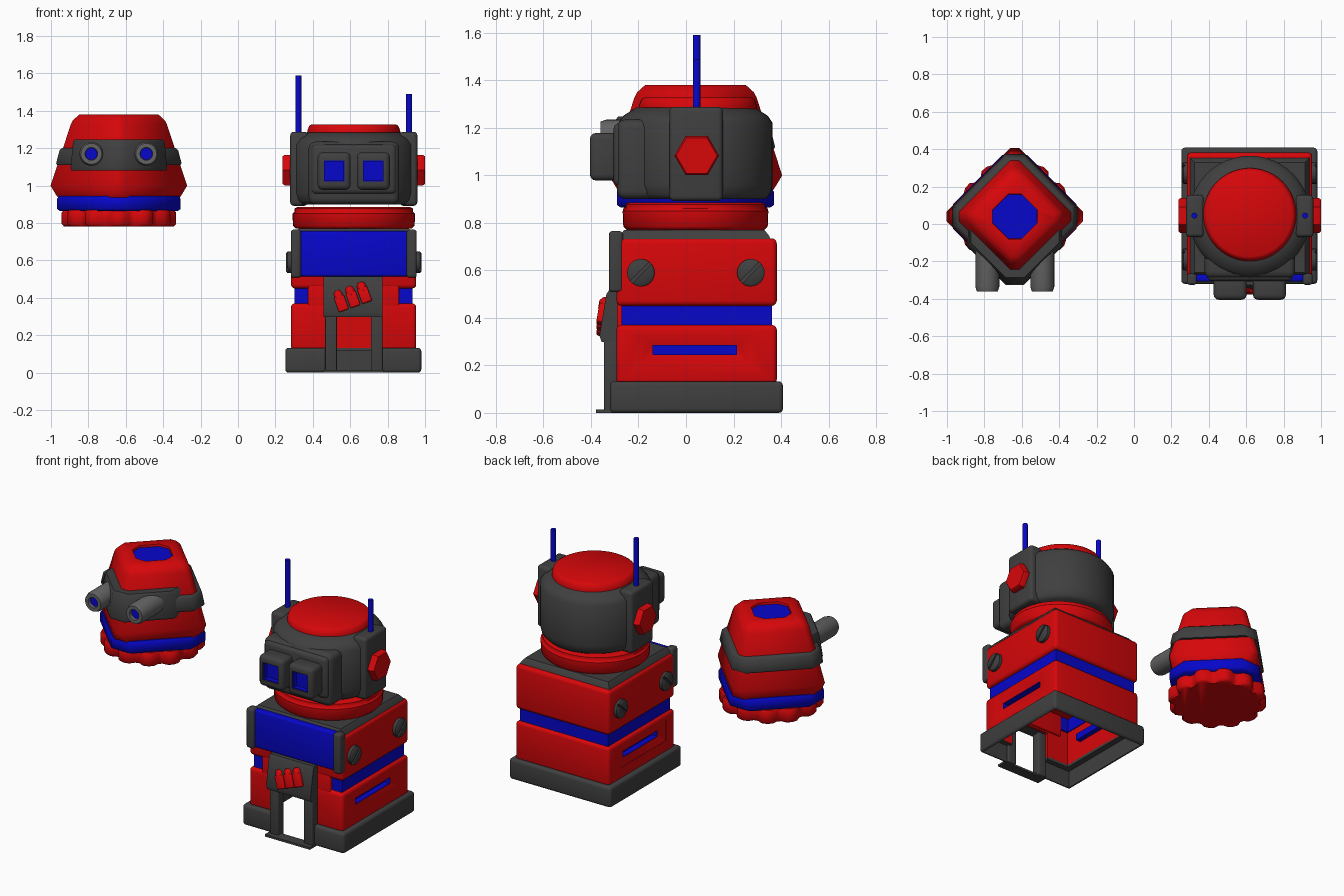
import bpy, bmesh, math
from mathutils import Matrix, Vector

cube = bpy.data.objects.get("Cube")
if cube:
    bpy.data.objects.remove(cube, do_unlink=True)


def material(name, rgb):
    m = bpy.data.materials.new(name)
    m.use_nodes = True
    m.diffuse_color = (*rgb, 1)
    node = next(n for n in m.node_tree.nodes if n.type == 'BSDF_PRINCIPLED')
    node.inputs["Base Color"].default_value = (*rgb, 1)
    return m


RED = material("red", (0.68, 0.002, 0.003))
BLUE = material("blue", (0.002, 0.002, 0.60))
DARK = material("dark grey", (0.05, 0.05, 0.05))
GREY = material("mid grey", (0.125, 0.125, 0.125))
parts = []
TX, TY = 0.619, 0.045      # tower axis
GX, GY = -0.637, 0.04      # turret axis


def finish(name, bm, mat, matrix=None):
    if matrix:
        bm.transform(matrix)
    bmesh.ops.recalc_face_normals(bm, faces=bm.faces)
    me = bpy.data.meshes.new(name)
    bm.to_mesh(me)
    bm.free()
    if mat:
        me.materials.append(mat)
    ob = bpy.data.objects.new(name, me)
    bpy.context.collection.objects.link(ob)
    if mat:
        parts.append(ob)
    return ob


def box(name, xs, ys, zs, mat=None, bevel=0.0, matrix=None):
    bm = bmesh.new()
    bmesh.ops.create_cube(bm, size=1)
    for v in bm.verts:
        v.co = [(a + b) / 2 + (b - a) * c for (a, b), c in zip((xs, ys, zs), v.co)]
    if bevel:
        bmesh.ops.bevel(bm, geom=bm.edges[:], offset=bevel, segments=3, profile=0.5, affect='EDGES')
    return finish(name, bm, mat, matrix)


def loft(name, rings, mat=None, matrix=None):
    """Skin equal-length point rings and cap both ends."""
    bm = bmesh.new()
    rows = [[bm.verts.new(p) for p in ring] for ring in rings]
    n = len(rows[0])
    for a, b in zip(rows, rows[1:]):
        for i in range(n):
            bm.faces.new((a[i], a[(i + 1) % n], b[(i + 1) % n], b[i]))
    bm.faces.new(rows[0])
    bm.faces.new(rows[-1])
    return finish(name, bm, mat, matrix)


def circle(r, z, n):
    return [(r * math.cos(math.tau * i / n), r * math.sin(math.tau * i / n), z) for i in range(n)]


def lathe(name, profile, mat, matrix, n=40):
    return loft(name, [circle(r, z, n) for r, z in profile], mat, matrix)


def diamond(r, z, c):
    return [(r, -c, z), (r, c, z), (c, r, z), (-c, r, z), (-r, c, z), (-r, -c, z), (-c, -r, z), (c, -r, z)]


def cut(ob, *cutters):
    for c in cutters:
        mod = ob.modifiers.new("cut", 'BOOLEAN')
        mod.operation, mod.solver, mod.object = 'DIFFERENCE', 'EXACT', c
    bpy.context.view_layer.update()
    dg = bpy.context.evaluated_depsgraph_get()
    me = bpy.data.meshes.new_from_object(ob.evaluated_get(dg))
    ob.modifiers.clear()
    ob.data = me
    for c in cutters:
        bpy.data.objects.remove(c, do_unlink=True)


def at(x, y, z, axis=None):
    """Place local +z along the given direction."""
    m = Matrix.Translation((x, y, z))
    return m @ Vector(axis).to_track_quat('Z', 'Y').to_matrix().to_4x4() if axis else m


def mirror_x(x0, x1, s):
    return tuple(sorted((TX + s * x0, TX + s * x1)))


def hollow(half_x, half_y, top):
    return box("inner_cutter", (TX - half_x, TX + half_x), (TY - half_y, TY + half_y), (-0.1, top))


def doorway():
    return box("door_cutter", (0.475, 0.758), (-0.5, -0.2), (-0.1, 0.30))


# Tower: thin-walled base, lower wall and band
base = box("base_frame", (0.253, 0.98), (-0.32, 0.408), (0, 0.133), DARK, 0.018)
cut(base, hollow(0.345, 0.345, 0.115), hollow(0.305, 0.31, 0.3), doorway())
lower = box("lower_wall", (0.283, 0.953), (-0.293, 0.382), (0.12, 0.37), RED, 0.02)
slots = []
for s in (1, -1):
    rings = []
    for hy, hz, x in ((0.178, 0.021, 0.29), (0.178, 0.021, 0.318), (0.235, 0.065, 0.334), (0.235, 0.065, 0.36)):
        rings.append([(TX + s * x, 0.037 + a * hy, 0.265 + b * hz)
                      for a, b in ((-1, -1), (1, -1), (1, 1), (-1, 1))])
    slots.append(loft("slot_cutter", rings))
    tray = box("side_slot", mirror_x(0.272, 0.317, s), (-0.142, 0.216), (0.243, 0.287), BLUE)
    cut(tray, box("tray_cutter", mirror_x(0.28, 0.4, s), (-0.138, 0.212), (0.247, 0.283)))
cut(lower, hollow(0.305, 0.31, 0.45), doorway(), *slots)
band = box("waist_band", (0.303, 0.933), (-0.272, 0.362), (0.36, 0.46), BLUE)
cut(band, hollow(0.3, 0.3, 0.455))
box("door_lintel", (0.375, 0.86), (-0.291, -0.25), (0.31, 0.47), RED, 0.008)

# Tower: chest
box("chest", (0.283, 0.953), (-0.293, 0.382), (0.45, 0.735), RED, 0.022)
loft("shoulder_plate", [[(TX + a * h, 0.035 + b * h, z) for a, b in ((-1, -1), (1, -1), (1, 1), (-1, 1))]
                        for h, z in ((0.325, 0.72), (0.315, 0.745), (0.295, 0.77))], DARK)
box("chest_panel", (0.325, 0.911), (-0.308, -0.255), (0.515, 0.757), BLUE, 0.012)
for s in (1, -1):
    box("panel_end_cap", mirror_x(0.283, 0.336, s), (-0.325, -0.265), (0.508, 0.765), DARK, 0.014)
    for y in (-0.19, 0.273):
        bolt = lathe("side_bolt", ((0.058, 0), (0.058, 0.026), (0.048, 0.034)), DARK,
                     at(TX + s * 0.328, y, 0.59, (s, 0, 0)), 24)
        turn = at(TX + s * 0.363, y, 0.59) @ Matrix.Rotation(math.radians(45), 4, 'X')
        cut(bolt, box("groove_cutter", (-0.014, 0.014), (-0.07, 0.07), (-0.007, 0.007), None, 0, turn))

# Tower: door porch
outline = ((-0.28, 0.515), (-0.325, 0.515), (-0.335, 0.50), (-0.364, 0.325), (-0.355, 0.298), (-0.28, 0.298))
loft("porch_hood", [[(x, y, z) for y, z in outline] for x in (0.456, 0.772)], DARK)
for s in (1, -1):
    box("porch_post", mirror_x(0.091, 0.153, s), (-0.345, -0.285), (0, 0.31), DARK, 0.006)
box("door_step", (0.456, 0.778), (-0.378, -0.31), (0, 0.014), DARK)
tilt = at(TX - 0.008, -0.353, 0.403) @ Matrix.Rotation(math.radians(-20), 4, 'Y') @ Matrix.Rotation(math.radians(-9), 4, 'X')
for i in (-1, 0, 1):
    x = i * 0.066
    box("hood_light", (x - 0.028, x + 0.028), (-0.016, 0.02), (-0.053, 0.03), RED, 0.007, tilt)
    lathe("hood_bulb", ((0.025, 0), (0.025, 0.036), (0.014, 0.05)), RED,
          tilt @ Matrix.Translation((x, 0.006, 0.012)), 12)

# Tower: neck and head
lathe("neck_ring", ((0.31, 0.77), (0.325, 0.785), (0.328, 0.85), (0.316, 0.86), (0.316, 0.878), (0.30, 0.886)),
      RED, at(TX, 0.04, 0) @ Matrix.Diagonal((1, 0.935, 1, 1)), 48)
lathe("head_shell", ((0.295, 0.90), (0.315, 0.92), (0.325, 0.96), (0.325, 1.22), (0.305, 1.25), (0.25, 1.285)),
      DARK, at(TX, 0.04, 0), 48)
lathe("head_cap", ((0.25, 1.27), (0.248, 1.295), (0.238, 1.32), (0.225, 1.328)), RED, at(TX, 0.05, 0), 48)
box("face_plate", (0.378, 0.862), (-0.29, -0.12), (0.90, 1.235), DARK, 0.035)
box("goggle_mount", (0.392, 0.847), (-0.305, -0.25), (0.955, 1.22), DARK, 0.025)
for s, top in ((-1, 1.59), (1, 1.49)):
    rim = box("goggle", mirror_x(0.017, 0.193, s), (-0.405, -0.28), (0.978, 1.178), DARK, 0.026)
    cut(rim, box("socket_cutter", mirror_x(0.05, 0.16, s), (-0.5, -0.35), (1.022, 1.135)))
    lens = box("lens", mirror_x(0.049, 0.161, s), (-0.398, -0.345), (1.021, 1.136), BLUE)
    cut(lens, box("lens_cutter", mirror_x(0.055, 0.155, s), (-0.5, -0.365), (1.027, 1.13)))
    box("ear_plate", mirror_x(0.245, 0.34, s), (-0.07, 0.155), (0.892, 1.288), DARK, 0.02)
    lathe("ear_knob", ((0.094, 0), (0.094, 0.034), (0.086, 0.045)), RED, at(TX + s * 0.335, TY, 1.083, (s, 0, 0)), 6)
    lathe("antenna", ((0.016, 1.27), (0.016, top)), BLUE, at(TX + s * 0.296, TY, 0), 12)

# Turret: cogged foot, skirt and body
cog = []
for i in range(12):
    for step, r in ((-0.4, 0.272), (-0.22, 0.3), (0, 0.306), (0.22, 0.3), (0.4, 0.272)):
        a = math.tau * (i + step) / 12
        cog.append((r * math.cos(a), r * math.sin(a)))
loft("cog_foot", [[(x * k, y * k, z) for x, y in cog]
                  for k, z in ((0.96, 0.782), (1, 0.795), (1, 0.855), (0.97, 0.87))], RED, at(GX, GY, 0))
loft("skirt", [diamond(*p) for p in ((0.315, 0.865, 0.065), (0.33, 0.875, 0.065), (0.33, 0.93, 0.065), (0.32, 0.945, 0.065))],
     BLUE, at(GX, GY, 0))
loft("turret_body", [diamond(*p) for p in (
    (0.325, 0.936, 0.05), (0.335, 0.95, 0.04), (0.365, 1.0, 0.025), (0.256, 1.33, 0.025),
    (0.245, 1.35, 0.025), (0.212, 1.38, 0.02), (0.12, 1.38, 0.035), (0.118, 1.362, 0.035))], RED, at(GX, GY, 0))
loft("roof_panel", [diamond(0.119, z, 0.035) for z in (1.36, 1.366)], BLUE, at(GX, GY, 0))
loft("turret_band", [diamond(*p) for p in ((0.33, 1.11, 0.05), (0.335, 1.12, 0.05), (0.317, 1.19, 0.05), (0.305, 1.2, 0.05))],
     DARK, at(GX, GY, 0))


def half_diamond(r, w, z):
    c = 0.05
    return [(-w, 0, z), (-w, -(r + c - w), z), (-c, -r, z), (c, -r, z), (w, -(r + c - w), z), (w, 0, z)]


loft("gun_mount", [half_diamond(*p) for p in (
    (0.36, 0.255, 1.08), (0.365, 0.258, 1.095), (0.335, 0.245, 1.235), (0.325, 0.235, 1.248))], DARK, at(GX, GY, 0))
for s in (1, -1):
    m = at(GX + s * 0.147, -0.05, 1.17, (0, -1, 0))
    lathe("gun_barrel", ((0.064, 0), (0.064, 0.285), (0.056, 0.31), (0.034, 0.31), (0.031, 0.28)), GREY, m, 24)
    lathe("gun_lens", ((0.032, 0.27), (0.032, 0.29)), BLUE, m, 16)

# Soft shading over rounded corners, keep hard edges
bpy.ops.object.select_all(action='DESELECT')
for ob in parts:
    ob.select_set(True)
bpy.context.view_layer.objects.active = parts[0]
bpy.ops.object.shade_smooth_by_angle(angle=math.radians(50))
